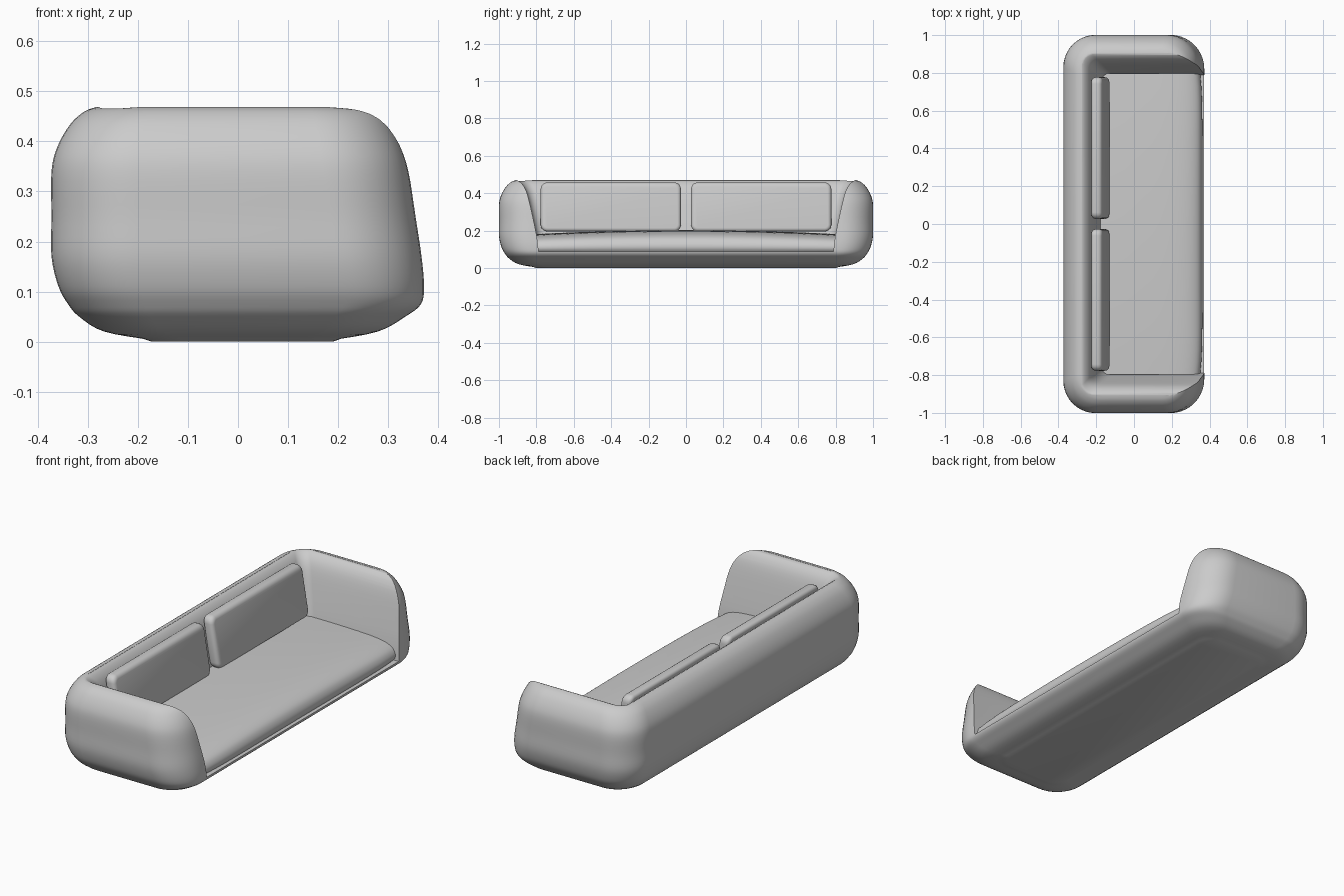
import bpy, bmesh, math
from mathutils import Vector

if "Cube" in bpy.data.objects:
    bpy.data.objects.remove(bpy.data.objects["Cube"])

fabric = bpy.data.materials.new("grey fabric")
fabric.use_nodes = True
fabric.diffuse_color = (0.6, 0.6, 0.6, 1)
fabric.node_tree.nodes["Principled BSDF"].inputs["Base Color"].default_value = (0.6, 0.6, 0.6, 1)


def smooth_points(points, steps=4):
    """Catmull-Rom interpolation through control tuples."""
    pts = [Vector(p) for p in points]
    pts = [pts[0]] + pts + [pts[-1]]
    out = []
    for a, b, c, d in zip(pts, pts[1:], pts[2:], pts[3:]):
        for i in range(steps):
            t = i / steps
            out.append(0.5 * (2 * b + (c - a) * t + (2 * a - 5 * b + 4 * c - d) * t * t
                              + (3 * b - a - 3 * c + d) * t ** 3))
    return out + [pts[-1]]


def rounded_rect(x0, x1, y, r, z, steps=10):
    ring = []
    corners = [(x1 - r, y - r), (x0 + r, y - r), (x0 + r, r - y), (x1 - r, r - y)]
    for k, (cx, cy) in enumerate(corners):
        for i in range(steps + 1):
            a = math.pi / 2 * (k + i / steps)
            ring.append((cx + r * math.cos(a), cy + r * math.sin(a), z))
    return ring


def loft(name, rings):
    """Skin closed rings and cap both ends."""
    bm = bmesh.new()
    rows = [[bm.verts.new(p) for p in ring] for ring in rings]
    n = len(rows[0])
    for a, b in zip(rows, rows[1:]):
        for i in range(n):
            j = (i + 1) % n
            bm.faces.new((a[i], a[j], b[j], b[i]))
    bm.faces.new(rows[0])
    bm.faces.new(rows[-1])
    bmesh.ops.recalc_face_normals(bm, faces=bm.faces)
    mesh = bpy.data.meshes.new(name)
    bm.to_mesh(mesh)
    bm.free()
    mesh.materials.append(fabric)
    obj = bpy.data.objects.new(name, mesh)
    bpy.context.collection.objects.link(obj)
    return obj


def shade(obj, angle):
    bpy.ops.object.select_all(action="DESELECT")
    obj.select_set(True)
    bpy.context.view_layer.objects.active = obj
    bpy.ops.object.shade_smooth_by_angle(angle=math.radians(angle))


# Outer shell: height, inset of back and arms, front edge position
shell = smooth_points([
    (0.003, 0.2, 0.19), (0.02, 0.105, 0.28), (0.05, 0.055, 0.335), (0.075, 0.033, 0.366),
    (0.11, 0.014, 0.372), (0.17, 0, 0.367), (0.25, 0, 0.355), (0.34, 0, 0.341),
    (0.39, 0.012, 0.326), (0.435, 0.038, 0.304), (0.46, 0.066, 0.285), (0.469, 0.09, 0.265)])
shell[0].z, shell[0].x = 0.19, 0.0
body = loft("sofa_body", [
    rounded_rect(-0.373 + d, front, 1 - d, 0.17 - 0.5 * d, z) for z, d, front in shell])

# Hollow for the seat, open at the front, flaring into the rolled rim
hollow = smooth_points([(0.088, 0.212), (0.17, 0.202), (0.3, 0.175), (0.39, 0.153),
                        (0.435, 0.134), (0.46, 0.112), (0.468, 0.096)], 3)
hollow.append(Vector((0.6, 0.095)))
cutter = loft("seat_hollow", [
    rounded_rect(-0.373 + d, 0.7, 1 - d, 0.05, z) for z, d in hollow])
cutter.hide_render = True
cut = body.modifiers.new("hollow", "BOOLEAN")
cut.operation = "DIFFERENCE"
cut.solver = "EXACT"
cut.object = cutter
bpy.context.view_layer.objects.active = body
bpy.ops.object.modifier_apply(modifier=cut.name)
bpy.data.objects.remove(cutter)
shade(body, 40)

# Seat: rounded nose profile swept between the arms with a gentle dome
nose = smooth_points([(0.345, 0.08), (0.361, 0.105), (0.358, 0.135), (0.335, 0.165),
                      (0.28, 0.186), (0.18, 0.197), (0, 0.202), (-0.19, 0.202)])
section = [(p.x, p.y) for p in nose] + [(-0.19, 0.08)]
rings = []
for i in range(25):
    u = -1 + i / 12
    lift = 1 - 0.17 * u * u
    rings.append([(x - 0.012 * u ** 8, 0.797 * u, 0.08 + (z - 0.08) * lift) for x, z in section])
shade(loft("seat", rings), 40)

# Two leaning back cushions, softly puffed towards the front
for side, sy in (("left", 1), ("right", -1)):
    bm = bmesh.new()
    bmesh.ops.create_cube(bm, size=1)
    bmesh.ops.scale(bm, vec=(0.058, 0.75, 0.262), verts=bm.verts)
    bmesh.ops.bevel(bm, geom=[e for e in bm.edges if abs((e.verts[0].co - e.verts[1].co).x) > 0.01],
                    offset=0.035, segments=5, profile=0.5, affect="EDGES")
    rim = [e for e in bm.edges if abs((e.verts[0].co - e.verts[1].co).x) < 0.01]
    bmesh.ops.bevel(bm, geom=rim, offset=0.02, segments=4, profile=0.5, affect="EDGES")
    for v in bm.verts:
        v.co.x -= 0.17 * v.co.z
        v.co += Vector((-0.178, 0.402 * sy, 0.326))
    mesh = bpy.data.meshes.new("back_cushion")
    bm.to_mesh(mesh)
    bm.free()
    mesh.materials.append(fabric)
    cushion = bpy.data.objects.new("back_cushion_" + side, mesh)
    bpy.context.collection.objects.link(cushion)
    shade(cushion, 40)
